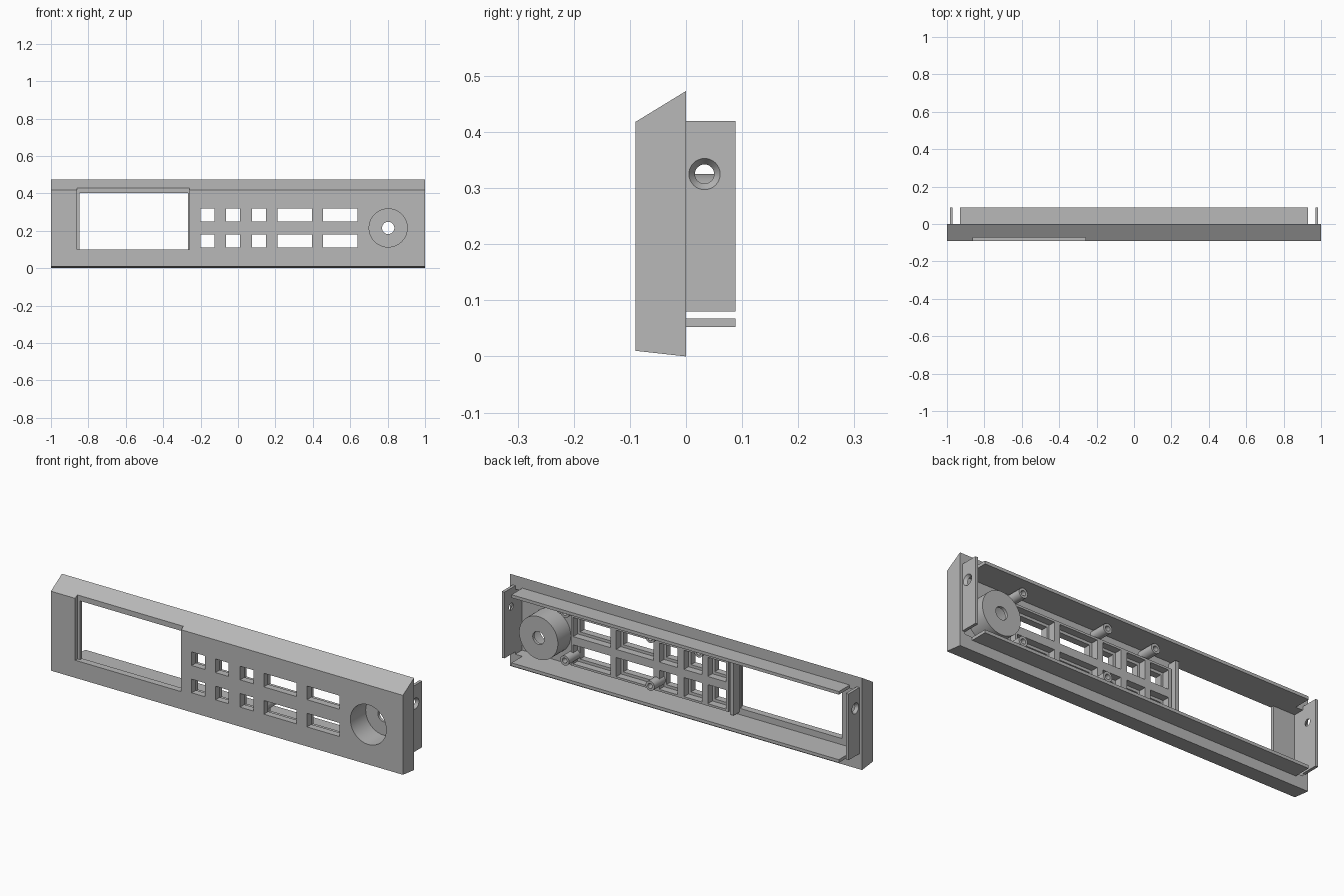
import bpy, bmesh, math
from mathutils import Matrix

old = bpy.data.objects.get("Cube")
if old:
    bpy.data.objects.remove(old, do_unlink=True)

grey = bpy.data.materials.new("mid_grey")
grey.use_nodes = True
grey.diffuse_color = (0.48, 0.48, 0.48, 1)
grey.node_tree.nodes["Principled BSDF"].inputs["Base Color"].default_value = (0.48, 0.48, 0.48, 1)


def finish(name, bm):
    bmesh.ops.recalc_face_normals(bm, faces=bm.faces)
    mesh = bpy.data.meshes.new(name)
    bm.to_mesh(mesh)
    bm.free()
    mesh.materials.append(grey)
    obj = bpy.data.objects.new(name, mesh)
    bpy.context.collection.objects.link(obj)
    return obj


def box(name, x, y, z):
    bm = bmesh.new()
    bmesh.ops.create_cube(bm, size=1)
    for v in bm.verts:
        for i, (lo, hi) in enumerate((x, y, z)):
            v.co[i] = hi if v.co[i] > 0 else lo
    return finish(name, bm)


def cylinder(name, centre, r1, r2, depth, axis="Y", sides=48):
    """Cone or cylinder; r1 is the radius at the low end of the axis."""
    turn = Matrix.Rotation(math.pi / 2, 4, "Y") if axis == "X" else Matrix.Rotation(-math.pi / 2, 4, "X")
    bm = bmesh.new()
    bmesh.ops.create_cone(bm, cap_ends=True, segments=sides, radius1=r1, radius2=r2,
                          depth=depth, matrix=Matrix.Translation(centre) @ turn)
    return finish(name, bm)


def y_cylinder(name, x, z, r, y0, y1, sides=48):
    return cylinder(name, (x, (y0 + y1) / 2, z), r, r, y1 - y0, sides=sides)


def cut(obj, cutters):
    """Subtract every cutter, then bake the result and drop the cutters."""
    for c in cutters:
        c.hide_render = True
        mod = obj.modifiers.new("cut", "BOOLEAN")
        mod.operation, mod.solver, mod.object = "DIFFERENCE", "EXACT", c
    graph = bpy.context.evaluated_depsgraph_get()
    mesh = bpy.data.meshes.new_from_object(obj.evaluated_get(graph))
    obj.modifiers.clear()
    obj.data = mesh
    for c in cutters:
        bpy.data.objects.remove(c, do_unlink=True)
    return obj


FRONT, INNER, BACK = -0.09, -0.055, 0.09
LOW, HIGH = 0.068, 0.402
CUP_X, CUP_Z = 0.803, 0.215
columns = [(-0.2, -0.125), (-0.065, 0.01), (0.075, 0.15), (0.21, 0.395), (0.455, 0.64)]
rows = [(0.11, 0.18), (0.25, 0.32)]


def button_cutters(margin):
    return [box("button_cutter", (a - margin, b + margin), (-0.2, 0.2), (c - margin, d + margin))
            for a, b in columns for c, d in rows]


# Bezel: sloped profile run along x, hollow at the back
bm = bmesh.new()
profile = [(FRONT, 0.01), (FRONT, 0.418), (0, 0.473), (0, 0)]
face = bm.faces.new([bm.verts.new((-1, y, z)) for y, z in profile])
run = bmesh.ops.extrude_face_region(bm, geom=[face])
bmesh.ops.translate(bm, vec=(2, 0, 0), verts=[v for v in run["geom"] if isinstance(v, bmesh.types.BMVert)])
bezel = finish("bezel", bm)
cut(bezel, [
    box("cavity_cutter", (-0.97, 0.97), (INNER, 0.1), (LOW, HIGH)),
    box("window_cutter", (-0.847, -0.267), (-0.2, 0), (0.1, HIGH)),
    box("window_recess_cutter", (-0.862, -0.26), (-0.2, -0.072), (0.1, 0.43)),
    y_cylinder("dial_cutter", CUP_X, CUP_Z, 0.102, -0.2, 0),
] + button_cutters(0))

# Lattice of ribs behind the buttons
lattice = box("button_lattice", (-0.23, 0.665), (INNER, -0.018), (0.085, 0.345))
cut(lattice, button_cutters(0.014))
box("window_divider", (-0.265, -0.245), (INNER, -0.008), (0.08, 0.39))

# Dial cup with a shaft hole
cup = y_cylinder("dial_cup", CUP_X, CUP_Z, 0.11, INNER, 0.05, 64)
cut(cup, [y_cylinder("cup_cutter", CUP_X, CUP_Z, 0.102, -0.2, 0.035, 48),
          y_cylinder("shaft_cutter", CUP_X, CUP_Z, 0.033, 0, 0.1, 32)])

# Hollow screw posts
posts = [(-0.095, 0.375), (0.18, 0.375), (0.665, 0.375), (0.18, 0.13), (0.665, 0.13)]
tubes = []
for x, z in posts:
    post = y_cylinder("screw_post", x, z, 0.025, INNER, 0.035, 24)
    tubes.append(cut(post, [y_cylinder("post_cutter", x, z, 0.013, -0.03, 0.1, 24)]))

# Long lips along the top and bottom of the cavity
box("bottom_lip", (-0.93, 0.93), (0, 0.088), (0.052, LOW))
box("top_lip", (-0.93, 0.93), (0, 0.088), (HIGH, 0.418))

# Side tabs with countersunk holes
tabs = []
for name, s in (("left_tab", 1), ("right_tab", -1)):
    tab = box(name, sorted((s * 0.97, s * 0.985)), (0, 0.088), (0.08, 0.42))
    radii = (0.017, 0.028) if s > 0 else (0.028, 0.017)
    tabs.append(cut(tab, [cylinder("screw_cutter", (s * 0.9775, 0.033, 0.325), *radii, 0.0154, "X", 32)]))

# Smooth the round parts and keep edges crisp
bpy.ops.object.select_all(action="DESELECT")
for obj in [bezel, cup] + tubes + tabs:
    obj.select_set(True)
bpy.context.view_layer.objects.active = bezel
bpy.ops.object.shade_smooth_by_angle(angle=math.radians(30))
